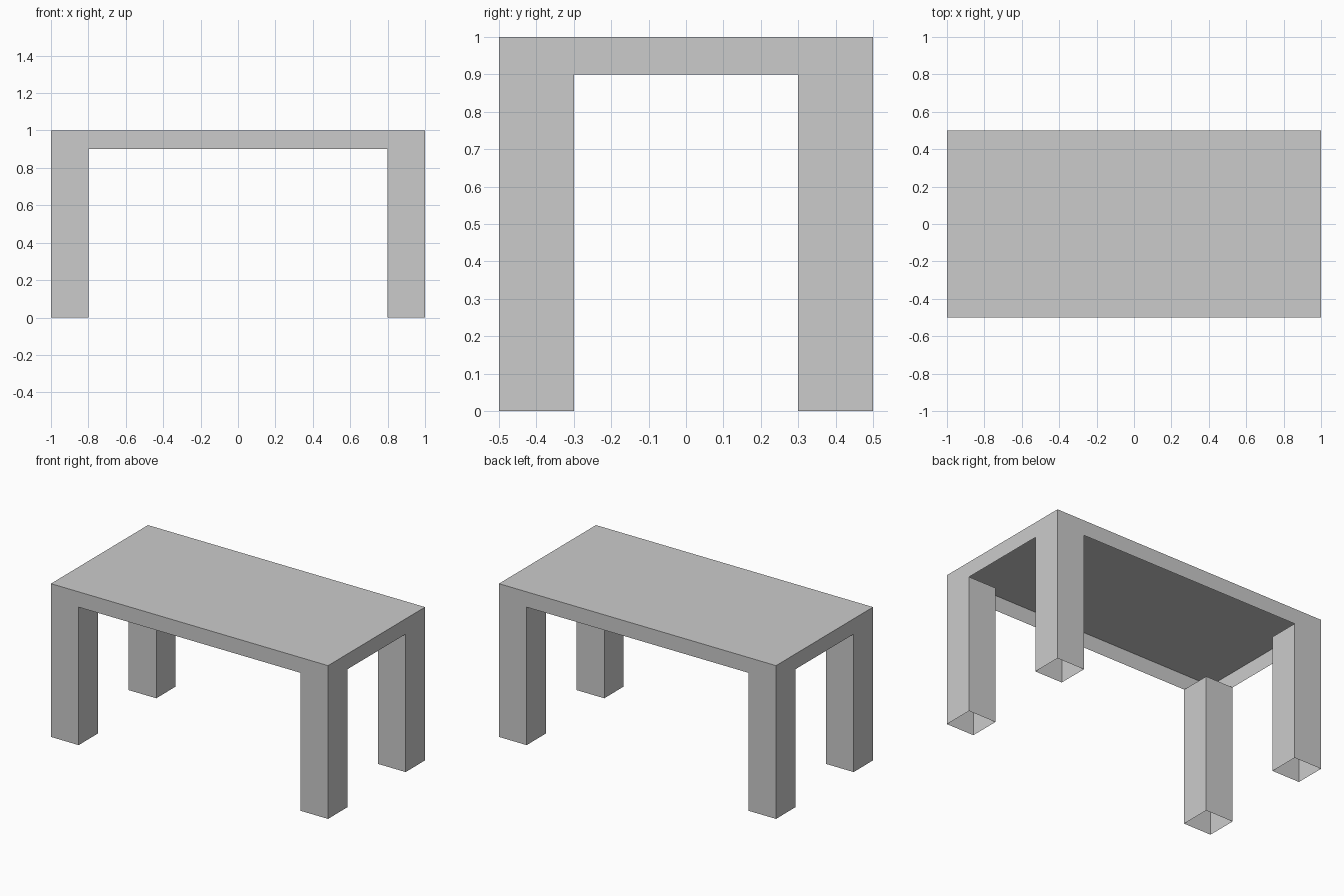
import bpy, bmesh
from mathutils import Matrix, Vector

if "Cube" in bpy.data.objects:
    bpy.data.objects.remove(bpy.data.objects["Cube"])

LENGTH, WIDTH, HEIGHT = 2.0, 1.0, 1.0
TOP, LEG = 0.1, 0.2

# Table top slab
bm = bmesh.new()
bmesh.ops.create_cube(bm, size=1, matrix=Matrix.Translation((0, 0, HEIGHT - TOP / 2))
                      @ Matrix.Diagonal((LENGTH, WIDTH, TOP, 1)))

# Cuts that mark out the leg corners
for axis, size in ((Vector((1, 0, 0)), LENGTH), (Vector((0, 1, 0)), WIDTH)):
    for side in (-1, 1):
        bmesh.ops.bisect_plane(bm, geom=bm.verts[:] + bm.edges[:] + bm.faces[:],
                               plane_co=axis * side * (size / 2 - LEG), plane_no=axis)
bm.normal_update()

# Legs pulled down from the four underside corners
corners = []
for f in bm.faces:
    c = f.calc_center_median()
    if f.normal.z < -0.9 and abs(c.x) > LENGTH / 2 - LEG and abs(c.y) > WIDTH / 2 - LEG:
        corners.append(f)
new = bmesh.ops.extrude_face_region(bm, geom=corners)["geom"]
for v in new:
    if isinstance(v, bmesh.types.BMVert):
        v.co.z = 0
bmesh.ops.delete(bm, geom=[f for f in corners if f.is_valid], context='FACES_ONLY')
bm.normal_update()

# Underside and leg ends are open
bmesh.ops.delete(bm, geom=[f for f in bm.faces if f.normal.z < -0.9], context='FACES')

mesh = bpy.data.meshes.new("table")
bm.to_mesh(mesh)
bm.free()
bpy.context.collection.objects.link(bpy.data.objects.new("table", mesh))
